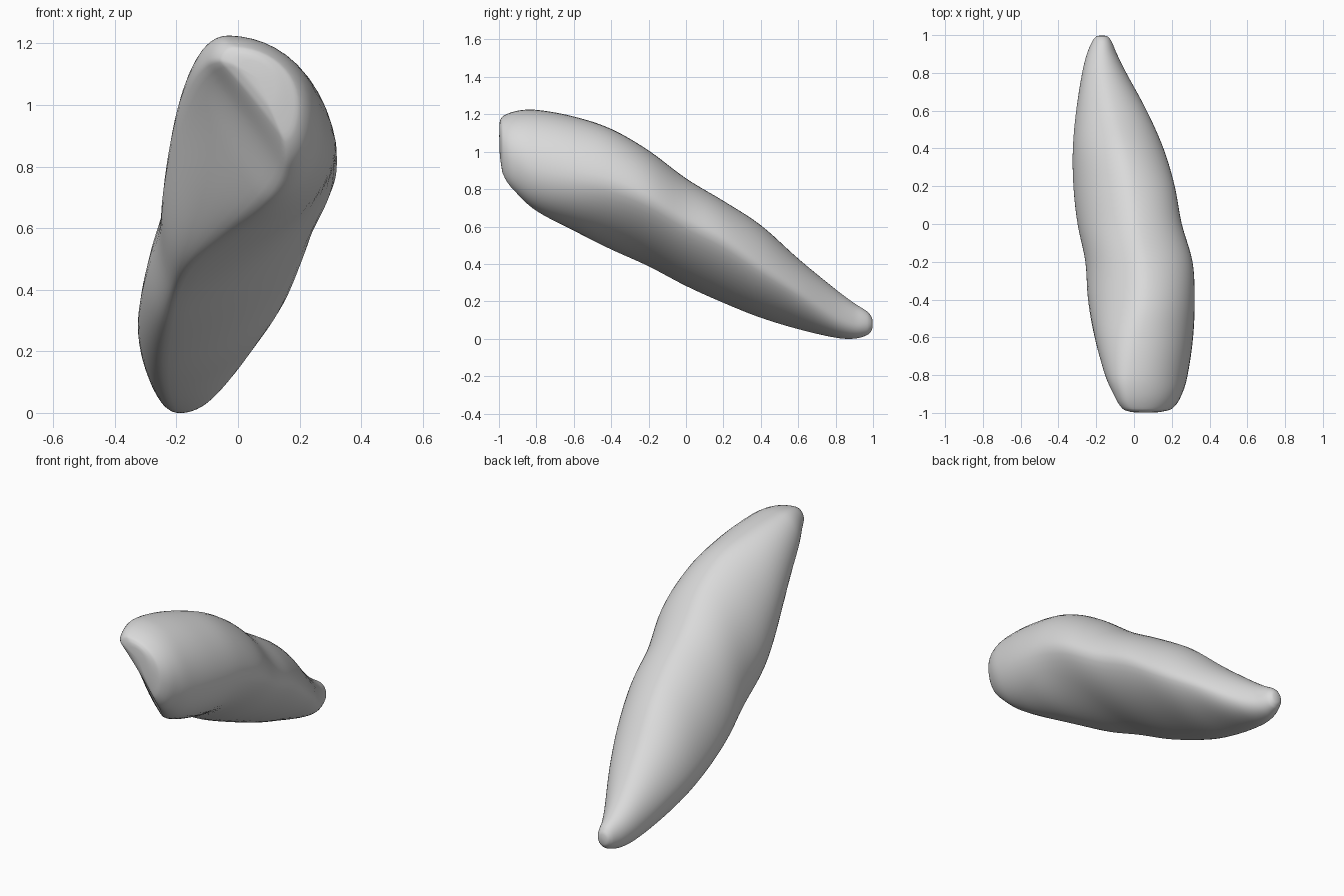
import bpy
import bmesh
import math

default_cube = bpy.data.objects.get("Cube")
if default_cube:
    bpy.data.objects.remove(default_cube, do_unlink=True)

# Each station along the length: y, then the left, top, right and bottom
# extreme points of the cross-section as x, z pairs
STATIONS = [
    (-.998, -.01, 1.13, .03, 1.16, .13, 1.05, .1, 1),
    (-.98, -.06, 1.14, -.01, 1.19, .2, 1.0, .15, .88),
    (-.9, -.11, 1.12, -.03, 1.22, .255, .96, .14, .77),
    (-.8, -.155, 1.06, -.03, 1.225, .285, .91, .08, .68),
    (-.6, -.21, .9, 0, 1.19, .315, .86, -.04, .575),
    (-.4, -.245, .71, .04, 1.125, .325, .82, -.15, .475),
    (-.2, -.258, .58, .04, 1.01, .315, .74, -.2, .385),
    (0, -.3, .44, 0, .86, .257, .62, -.22, .28),
    (.2, -.322, .34, -.03, .74, .22, .52, -.23, .19),
    (.4, -.325, .27, -.07, .61, .16, .38, -.23, .11),
    (.6, -.307, .2, -.12, .43, .07, .25, -.22, .05),
    (.8, -.275, .12, -.16, .265, -.04, .12, -.2, .005),
    (.9, -.25, .09, -.17, .19, -.09, .08, -.185, 0),
    (.97, -.22, .08, -.17, .145, -.12, .08, -.17, .02),
    (.995, -.2, .08, -.17, .115, -.14, .08, -.17, .045),
]
FRONT_TIP = (.07, -1, 1.08)
BACK_TIP = (-.17, 1.005, .08)
STEPS = 6
QUARTER = 12


def blend(first, second, before, after, t):
    """Cubic Hermite blend of two stations with slopes measured along y."""
    span = second[0] - first[0]
    result = [first[0] + span * t]
    for a, b, p, n in zip(first[1:], second[1:], before[1:], after[1:]):
        slope_a = (b - p) / (second[0] - before[0]) * span
        slope_b = (n - a) / (after[0] - first[0]) * span
        s = 1 - t
        result.append(a * s * s * (1 + 2 * t) + b * t * t * (3 - 2 * t)
                      + slope_a * t * s * s - slope_b * t * t * s)
    return result


def ramp(y, start, end):
    """Rise smoothly from nought at start to one at end."""
    t = min(1, max(0, (y - start) / (end - start)))
    return t * t * (3 - 2 * t)


def section_points(station):
    """Closed outline made of four quarters, each an ellipse or flatter."""
    y, left_x, left_z, top_x, top_z, right_x, right_z, low_x, low_z = station
    # The front is hollowed at its lower left; the other sides flatten mid-length
    middle = ramp(y, -.8, -.2) * ramp(y, .95, .5)
    front_hollow = 1.1 * ramp(y, -.4, -.95)
    quarters = [
        ((left_x, left_z), (top_x, top_z), True, .25 * middle),
        ((top_x, top_z), (right_x, right_z), False, .15 * middle),
        ((right_x, right_z), (low_x, low_z), True, .4 * middle),
        ((low_x, low_z), (left_x, left_z), False, front_hollow),
    ]
    points = []
    for start, end, upright, hollow in quarters:
        for i in range(QUARTER):
            angle = math.pi / 2 * i / QUARTER
            fast, slow = math.sin(angle), 1 - math.cos(angle)
            pull = hollow * (fast - slow) / 2
            fast, slow = fast - pull, slow + pull
            along_x, along_z = (slow, fast) if upright else (fast, slow)
            points.append((start[0] + (end[0] - start[0]) * along_x, y,
                           start[1] + (end[1] - start[1]) * along_z))
    return points


# Smooth run of cross-sections
sections = []
last = len(STATIONS) - 1
for k in range(last):
    first, second = STATIONS[k], STATIONS[k + 1]
    before = STATIONS[max(k - 1, 0)]
    after = STATIONS[min(k + 2, last)]
    for step in range(STEPS):
        sections.append(blend(first, second, before, after, step / STEPS))
sections.append(STATIONS[last])

# Skin the sections and close both ends
bm = bmesh.new()
rings = [[bm.verts.new(p) for p in section_points(s)] for s in sections]
count = len(rings[0])
for ring, following in zip(rings, rings[1:]):
    for i in range(count):
        j = (i + 1) % count
        bm.faces.new((ring[i], ring[j], following[j], following[i]))
for ring, tip in ((rings[0], FRONT_TIP), (rings[-1], BACK_TIP)):
    centre = bm.verts.new(tip)
    for i in range(count):
        bm.faces.new((ring[i], ring[(i + 1) % count], centre))
bmesh.ops.recalc_face_normals(bm, faces=bm.faces)

mesh = bpy.data.meshes.new("stone_body")
bm.to_mesh(mesh)
bm.free()
body = bpy.data.objects.new("stone_body", mesh)
bpy.context.collection.objects.link(body)
bpy.context.view_layer.objects.active = body
body.select_set(True)
bpy.ops.object.shade_smooth()

# Soften small ripples
soften = body.modifiers.new("soften", "SMOOTH")
soften.factor = .5
soften.iterations = 4

# Plain light grey
grey = bpy.data.materials.new("light_grey")
grey.use_nodes = True
colour = (.7, .7, .7, 1)
grey.diffuse_color = colour
grey.node_tree.nodes["Principled BSDF"].inputs["Base Color"].default_value = colour
mesh.materials.append(grey)
